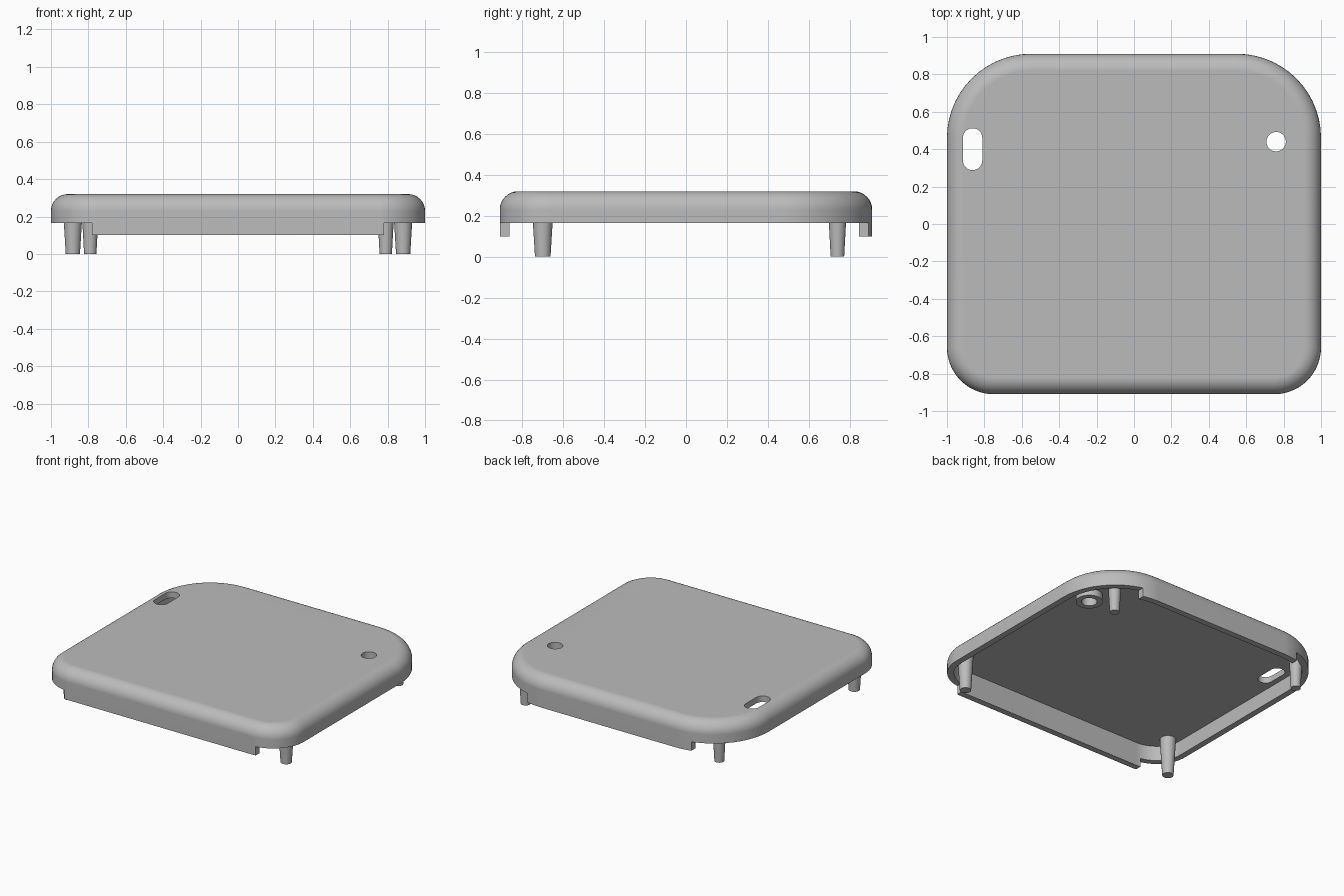
import bpy, bmesh, math
from math import sin, cos, pi, radians

cube = bpy.data.objects.get("Cube")
if cube:
    bpy.data.objects.remove(cube, do_unlink=True)

HX, HY = 1.0, 0.91               # half width and half depth
R_FRONT, R_BACK = 0.25, 0.45     # plan corner radii
TOP, RIM, LIP = 0.32, 0.165, 0.10
WALL, FILLET = 0.045, 0.09
CEILING = TOP - WALL

grey = bpy.data.materials.new("plain grey")
grey.use_nodes = True
grey.diffuse_color = (0.5, 0.5, 0.5, 1)
grey.node_tree.nodes["Principled BSDF"].inputs["Base Color"].default_value = (0.5, 0.5, 0.5, 1)


def outline(inset, steps=14):
    """Rounded plan outline, counter-clockwise, moved inward by inset."""
    pts = []
    for sx, sy, r, start in ((1, -1, R_FRONT, -90), (1, 1, R_BACK, 0),
                             (-1, 1, R_BACK, 90), (-1, -1, R_FRONT, 180)):
        cx, cy = sx * (HX - r), sy * (HY - r)
        for i in range(steps + 1):
            a = radians(start + 90 * i / steps)
            pts.append((cx + (r - inset) * cos(a), cy + (r - inset) * sin(a)))
    return pts


def capsule(x, y, r, half=0.0, steps=16):
    """Circle, or a slot stretched along y."""
    pts = []
    for s, start in ((1, 0), (-1, pi)):
        for i in range(steps + 1 if half else steps):
            a = start + pi * i / steps
            pts.append((x + r * cos(a), y + s * half + r * sin(a)))
    return pts


def loft(name, sections, caps=True, loop=False):
    """Join plan outlines given as (points, z) into one mesh object."""
    bm = bmesh.new()
    rings = [[bm.verts.new((x, y, z)) for x, y in pts] for pts, z in sections]
    pairs = list(zip(rings, rings[1:]))
    if loop:
        pairs.append((rings[-1], rings[0]))
    for a, b in pairs:
        n = len(a)
        for i in range(n):
            j = (i + 1) % n
            bm.faces.new((a[i], a[j], b[j], b[i]))
    if caps:
        bm.faces.new(rings[0])
        bm.faces.new(rings[-1])
    bmesh.ops.recalc_face_normals(bm, faces=bm.faces)
    mesh = bpy.data.meshes.new(name)
    bm.to_mesh(mesh)
    bm.free()
    mesh.materials.append(grey)
    ob = bpy.data.objects.new(name, mesh)
    bpy.context.collection.objects.link(ob)
    return ob


def cut(target, cutter):
    """Subtract the cutter and discard it."""
    mod = target.modifiers.new("cut", 'BOOLEAN')
    mod.operation, mod.solver, mod.object = 'DIFFERENCE', 'EXACT', cutter
    cutter.hide_render = True
    bpy.context.view_layer.update()
    graph = bpy.context.evaluated_depsgraph_get()
    mesh = bpy.data.meshes.new_from_object(target.evaluated_get(graph))
    target.modifiers.clear()
    target.data = mesh
    bpy.data.objects.remove(cutter, do_unlink=True)


def smooth(ob):
    bpy.ops.object.select_all(action='DESELECT')
    ob.select_set(True)
    bpy.context.view_layer.objects.active = ob
    bpy.ops.object.shade_smooth_by_angle(angle=radians(35))


# Lid shell: inner cavity, down the wall, then up the outside and over the fillet
sections = [(outline(WALL), CEILING), (outline(WALL), LIP), (outline(0), LIP)]
for i in range(9):
    a = pi / 2 * i / 8
    sections.append((outline(FILLET * (1 - cos(a))), TOP - FILLET * (1 - sin(a))))
lid = loft("lid_shell", sections)

# Raise the rim everywhere except along the front and back lips
FRONT_LIP, BACK_LIP, MID = 0.78, 0.67, 0.75
right = [(FRONT_LIP, -MID), (FRONT_LIP, -1.2), (1.2, -1.2),
         (1.2, 1.2), (BACK_LIP, 1.2), (BACK_LIP, MID)]
notch = right + [(-x, y) for x, y in reversed(right)]
cut(lid, loft("rim_cutter", [(notch, 0.0), (notch, RIM)]))

# Round hole and long slot through the top
HOLE = (0.76, 0.44)
hole_pts = capsule(*HOLE, 0.052)
slot_pts = capsule(-0.863, 0.40, 0.052, 0.06)
for name, pts in (("hole_cutter", hole_pts), ("slot_cutter", slot_pts)):
    cut(lid, loft(name, [(pts, 0.2), (pts, 0.4)]))
smooth(lid)
weighted = lid.modifiers.new("even shading", 'WEIGHTED_NORMAL')
weighted.keep_sharp = True

# Ring boss under the round hole
ring = capsule(*HOLE, 0.09)
boss = loft("hole_boss", [(hole_pts, CEILING), (hole_pts, 0.225), (ring, 0.225), (ring, CEILING)],
            caps=False, loop=True)
smooth(boss)

# Tapered legs reaching down from the ceiling
for side, sx in (("left", 1), ("right", -1)):
    for place, x, y, foot, root in (("front", 0.883, -0.70, 0.038, 0.055),
                                    ("back", 0.79, 0.74, 0.033, 0.048)):
        leg = loft(f"{place}_{side}_leg", [(capsule(sx * x, y, foot), 0.0),
                                           (capsule(sx * x, y, root), CEILING + 0.005)])
        smooth(leg)
